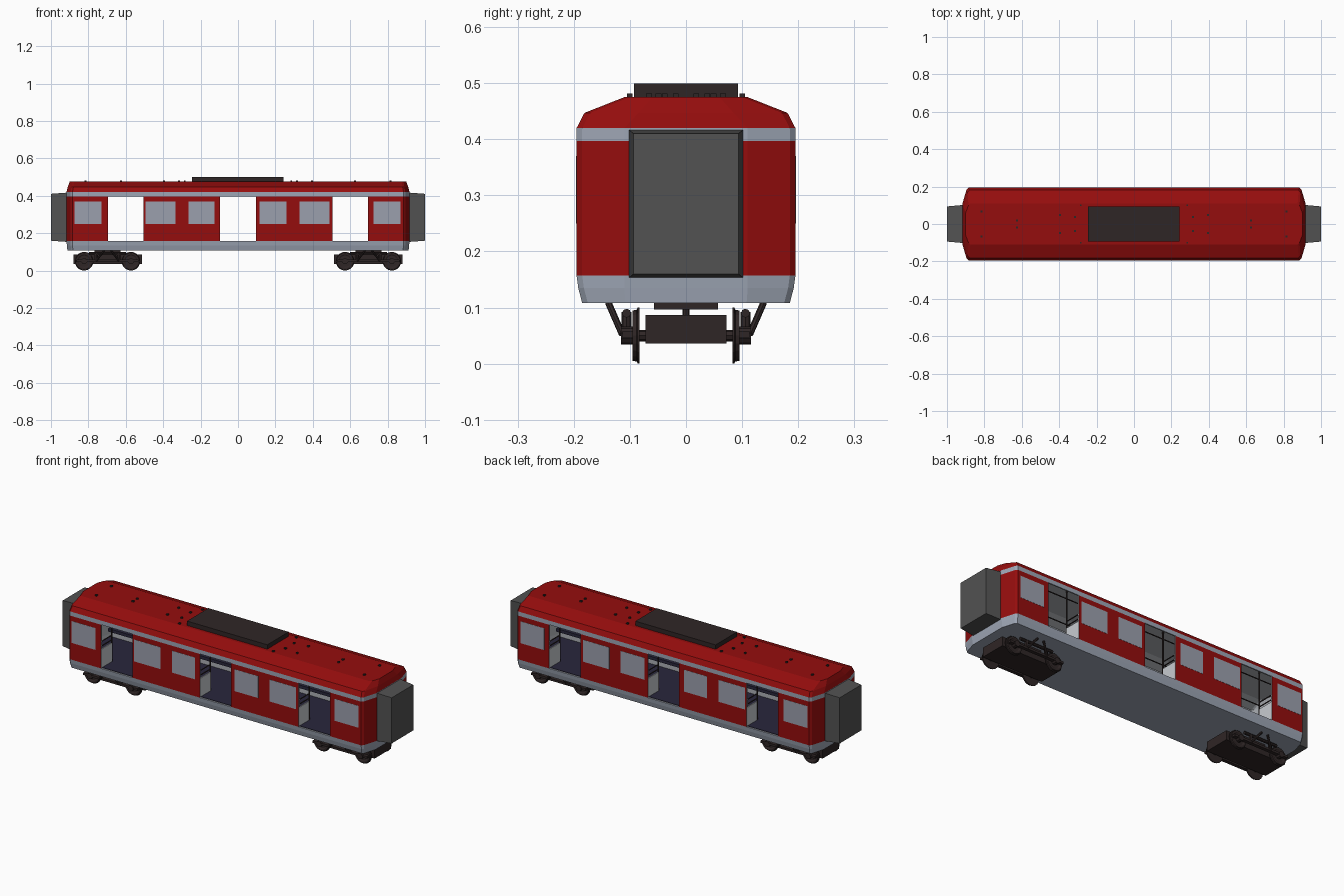
import bpy, bmesh, math
from mathutils import Vector

if "Cube" in bpy.data.objects:
    bpy.data.objects.remove(bpy.data.objects["Cube"])


def material(name, rgb):
    m = bpy.data.materials.new(name)
    m.diffuse_color = (*rgb, 1)
    m.use_nodes = True
    m.node_tree.nodes["Principled BSDF"].inputs["Base Color"].default_value = m.diffuse_color
    return m


RED = material("red paint", (0.30, 0.004, 0.004))
STRIPE = material("grey stripe", (0.34, 0.38, 0.46))
GLASS = material("window grey", (0.33, 0.35, 0.42))
LINING = material("interior lining", (0.42, 0.44, 0.47))
SCREEN = material("pale screen", (0.58, 0.60, 0.63))
NAVY = material("navy floor", (0.022, 0.02, 0.045))
RUBBER = material("gangway grey", (0.085, 0.085, 0.085))
DARK = material("dark underframe", (0.028, 0.019, 0.019))

DOORS = [(-0.695, -0.505), (-0.095, 0.095), (0.505, 0.695)]
WINDOWS = [(-0.875, -0.73), (-0.495, -0.335), (-0.265, -0.125),
           (0.115, 0.26), (0.33, 0.49), (0.725, 0.87)]


def finish(name, bm, *mats):
    me = bpy.data.meshes.new(name)
    bmesh.ops.recalc_face_normals(bm, faces=bm.faces)
    bm.to_mesh(me)
    bm.free()
    ob = bpy.data.objects.new(name, me)
    bpy.context.collection.objects.link(ob)
    for m in mats:
        me.materials.append(m)
    return ob


def box(name, x, y, z, mat):
    """Box from (min, max) ranges."""
    bm = bmesh.new()
    bmesh.ops.create_cube(bm, size=1)
    for v in bm.verts:
        v.co = [r[0] + (c + 0.5) * (r[1] - r[0]) for c, r in zip(v.co, (x, y, z))]
    return finish(name, bm, mat)


def rod(name, a, b, r, mat, sides=8):
    """Cylinder between two points."""
    a, b = Vector(a), Vector(b)
    bm = bmesh.new()
    bmesh.ops.create_cone(bm, cap_ends=True, segments=sides, radius1=r, radius2=r,
                          depth=(b - a).length)
    q = (b - a).to_track_quat('Z', 'Y')
    for v in bm.verts:
        v.co = q @ v.co + (a + b) / 2
    return finish(name, bm, mat)


def side(s, a, b):
    return tuple(sorted((s * a, s * b)))


# Body shell: stacked outlines, door panels left out
def outline(w, ye, xe, xs):
    cuts = [x for d in DOORS for x in d]
    half = [(xe, -ye), (xe, ye), (xs + 0.01, w - 0.01), (xs, w)]
    half += [(x, w) for x in reversed(cuts)] + [(-xs, w), (-xs - 0.01, w - 0.01)]
    return half + [(-x, -y) for x, y in half]


levels = [  # z, half width, end face half width, end x, side end x
    (0.108, 0.185, 0.108, 0.912, 0.882), (0.135, 0.192, 0.11, 0.915, 0.885),
    (0.157, 0.195, 0.11, 0.917, 0.885), (0.397, 0.195, 0.11, 0.917, 0.885),
    (0.42, 0.195, 0.11, 0.917, 0.885), (0.447, 0.181, 0.085, 0.91, 0.88),
    (0.475, 0.11, 0.06, 0.90, 0.875)]
bm = bmesh.new()
rings = [[bm.verts.new((x, y, l[0])) for x, y in outline(*l[1:])] for l in levels]
n = len(rings[0])
for k in range(len(rings) - 1):
    for i in range(n):
        j = (i + 1) % n
        a, b = rings[k][i], rings[k][j]
        mid = (a.co + b.co) / 2
        if k == 2 and abs(mid.y) > 0.19 and any(d[0] < mid.x < d[1] for d in DOORS):
            continue
        f = bm.faces.new((a, b, rings[k + 1][j], rings[k + 1][i]))
        f.material_index = 1 if k in (0, 1, 3) else 0
bm.faces.new(rings[-1])
bm.faces.new(rings[0][::-1]).material_index = 1
body = finish("body_shell", bm, RED, STRIPE, LINING)
mod = body.modifiers.new("wall", 'SOLIDIFY')
mod.thickness = 0.007
mod.offset = -1
mod.material_offset = 2
mod.material_offset_rim = 2

# Windows on both sides
for s in (-1, 1):
    for w in WINDOWS:
        box("window", w, side(s, 0.187, 0.196), (0.25, 0.37), GLASS)

# Interior: floor, door screens, poles, rails and benches
box("floor", (-0.88, 0.88), (-0.184, 0.184), (0.14, 0.158), NAVY)
for s in (-1, 1):
    for d in DOORS:
        for x, o in ((d[0], -1), (d[1], 1)):
            xr = tuple(sorted((x + o * 0.002, x + o * 0.008)))
            box("door_screen", xr, side(s, 0.10, 0.188), (0.158, 0.26), SCREEN)
            xc = x + o * 0.006
            rod("pole", (xc, s * 0.095, 0.158), (xc, s * 0.095, 0.468), 0.004, DARK)
            for z in (0.275, 0.30):
                rod("screen_rail", (xc, s * 0.095, z), (xc, s * 0.188, z), 0.003, DARK)
    rod("ceiling_rail", (-0.86, s * 0.095, 0.425), (0.86, s * 0.095, 0.425), 0.003, DARK)
    for xr in ((-0.87, -0.71), (-0.49, -0.11), (0.11, 0.49), (0.71, 0.87)):
        box("bench_seat", xr, side(s, 0.115, 0.186), (0.195, 0.212), NAVY)
        box("bench_back", xr, side(s, 0.172, 0.186), (0.212, 0.285), NAVY)
        box("bench_base", xr, side(s, 0.14, 0.186), (0.158, 0.195), LINING)

# Gangway connectors, tapering outward
for s in (-1, 1):
    g = box("gangway", side(s, 0.91, 1.0), (-0.102, 0.102), (0.153, 0.417), RUBBER)
    for v in g.data.vertices:
        if abs(v.co.x) > 0.95:
            v.co.y *= 0.92
            v.co.z = 0.285 + (v.co.z - 0.285) * 0.95

# Roof unit and small roof fittings
box("roof_unit", (-0.245, 0.243), (-0.093, 0.093), (0.474, 0.499), DARK)
for s in (-1, 1):
    for x, y in ((0.815, 0.066), (0.625, 0.018), (0.395, 0.049), (0.315, 0.038), (0.285, 0.1)):
        for t in (-1, 1):
            box("roof_fitting", (s * x - 0.005, s * x + 0.005),
                (t * y - 0.005, t * y + 0.005), (0.473, 0.482), DARK)


# Bogies
def wheel(x, s):
    bm = bmesh.new()
    prof = [(0.083, 0.03), (0.083, 0.05), (0.086, 0.05), (0.088, 0.046),
            (0.095, 0.045), (0.095, 0.036), (0.091, 0.03)]
    segs = 20
    loops = []
    for i in range(segs):
        a = 2 * math.pi * i / segs
        loops.append([bm.verts.new((x + r * math.sin(a), s * y, 0.05 - r * math.cos(a)))
                      for y, r in prof])
    for i in range(segs):
        p, q = loops[i], loops[(i + 1) % segs]
        for k in range(len(prof) - 1):
            bm.faces.new((p[k], p[k + 1], q[k + 1], q[k]))
    bm.faces.new([l[0] for l in loops])
    bm.faces.new([l[-1] for l in loops])
    finish("wheel", bm, DARK)


for c in (-0.6975, 0.6975):
    box("bogie_frame", (c - 0.183, c + 0.183), (-0.072, 0.072), (0.036, 0.087), DARK)
    box("bogie_bolster", (c - 0.07, c + 0.07), (-0.057, 0.057), (0.097, 0.109), DARK)
    rod("bogie_pivot", (c, 0, 0.08), (c, 0, 0.1), 0.006, DARK)
    for s in (-1, 1):
        box("side_beam", (c - 0.165, c + 0.165), side(s, 0.094, 0.113), (0.046, 0.058), DARK)
        for o in (-0.125, 0.125):
            wheel(c + o, s)
            rod("axle_box", (c + o, s * 0.09, 0.05), (c + o, s * 0.116, 0.05), 0.016, DARK, 10)
        for o in (-0.06, 0.06):
            rod("spring", (c + o, s * 0.106, 0.05), (c + o, s * 0.106, 0.092), 0.009, DARK)
            rod("link_arm", (c + o, s * 0.114, 0.053), (c + o * 0.3, s * 0.138, 0.108),
                0.006, DARK)
        rod("upper_bar", (c - 0.10, s * 0.106, 0.09), (c + 0.10, s * 0.106, 0.09), 0.008, DARK)
    for o in (-0.125, 0.125):
        rod("axle", (c + o, -0.09, 0.05), (c + o, 0.09, 0.05), 0.010, DARK)
